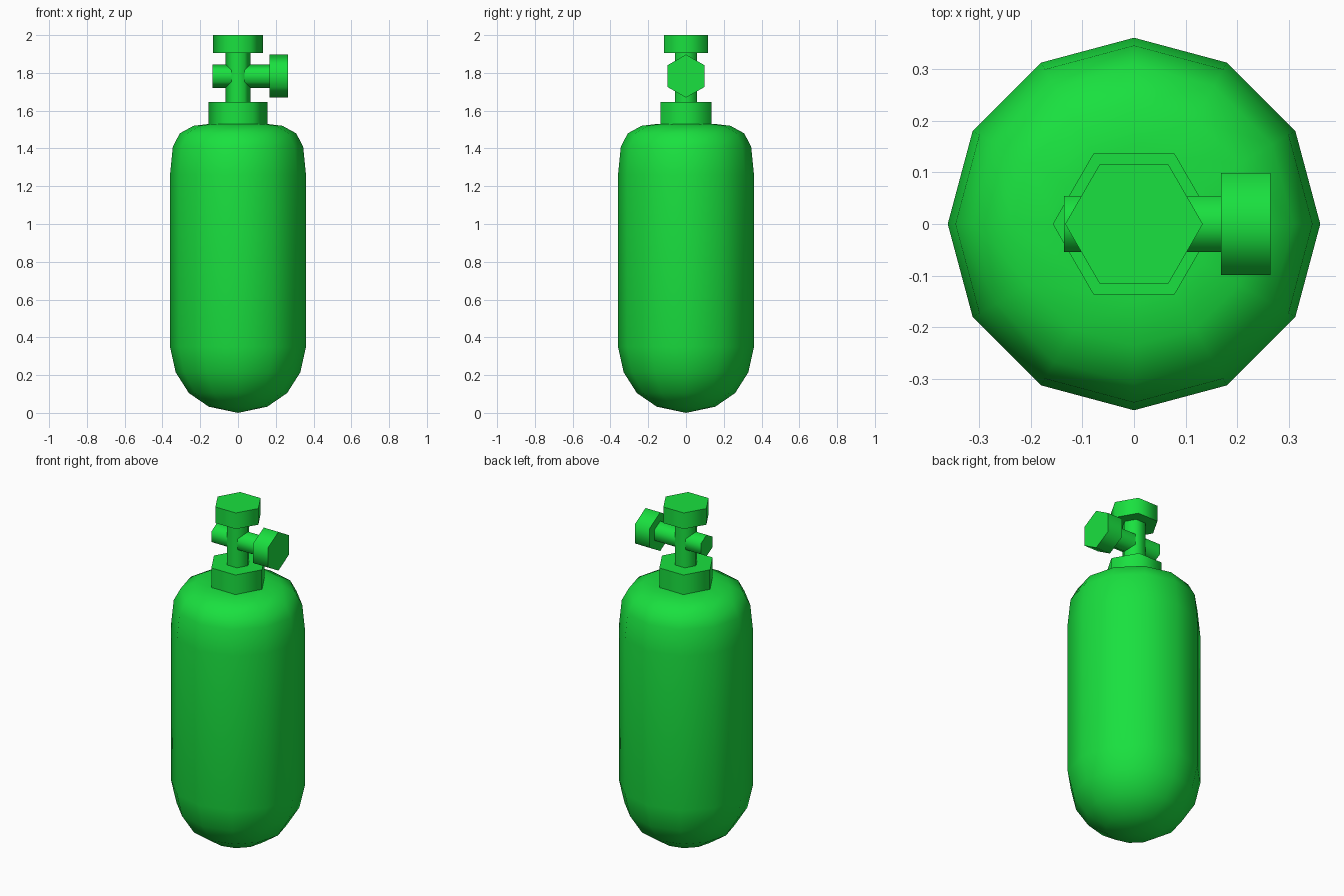
import bpy, bmesh
from math import cos, sin, pi, radians
from mathutils import Matrix

if "Cube" in bpy.data.objects:
    bpy.data.objects.remove(bpy.data.objects["Cube"])

green = bpy.data.materials.new("green_paint")
green.diffuse_color = (0.01, 0.75, 0.05, 1)
green.use_nodes = True
green.node_tree.nodes["Principled BSDF"].inputs["Base Color"].default_value = green.diffuse_color


def lathe(name, profile, sides, smooth_angle, matrix=Matrix()):
    """Revolve (radius, z) points around z with a corner on +x; close the ends."""
    bm = bmesh.new()
    rings = []
    for r, z in profile:
        if r == 0:
            rings.append([bm.verts.new((0, 0, z))] * sides)
        else:
            rings.append([bm.verts.new((r * cos(2 * pi * i / sides), r * sin(2 * pi * i / sides), z))
                          for i in range(sides)])
    for a, b in zip(rings, rings[1:]):
        for i in range(sides):
            j = (i + 1) % sides
            bm.faces.new(list(dict.fromkeys((a[i], a[j], b[j], b[i]))))
    # flat end caps where the profile does not reach the axis
    if profile[0][0]:
        bm.faces.new(rings[0][::-1])
    if profile[-1][0]:
        bm.faces.new(rings[-1])
    bm.transform(matrix)
    bmesh.ops.recalc_face_normals(bm, faces=bm.faces)
    mesh = bpy.data.meshes.new(name)
    bm.to_mesh(mesh)
    bm.free()
    mesh.materials.append(green)
    obj = bpy.data.objects.new(name, mesh)
    bpy.context.collection.objects.link(obj)
    bpy.ops.object.select_all(action='DESELECT')
    obj.select_set(True)
    bpy.context.view_layer.objects.active = obj
    bpy.ops.object.shade_smooth_by_angle(angle=radians(smooth_angle))
    return obj


def hex_bar(name, radius, start, end, matrix=Matrix()):
    return lathe(name, [(radius, start), (radius, end)], 6, 65, matrix)


# Twelve-sided pressure vessel with rounded ends
lathe("tank", [(0, 0), (0.155, 0.033), (0.26, 0.105), (0.33, 0.215), (0.36, 0.35),
               (0.36, 1.26), (0.345, 1.41), (0.308, 1.48), (0.235, 1.52), (0.15, 1.53),
               (0, 1.53)], 12, 50)

# Upright valve: collar, stem and top cap
hex_bar("neck_collar", 0.157, 1.525, 1.645)
hex_bar("valve_stem", 0.066, 1.64, 1.91)
hex_bar("top_cap", 0.133, 1.905, 2.0)

# Cross pipe and side knob, lying along x
sideways = Matrix.Translation((0, 0, 1.783)) @ Matrix.Rotation(pi / 2, 4, 'Y')
hex_bar("cross_pipe", 0.0625, -0.135, 0.17, sideways)
hex_bar("side_knob", 0.114, 0.168, 0.264, sideways)
